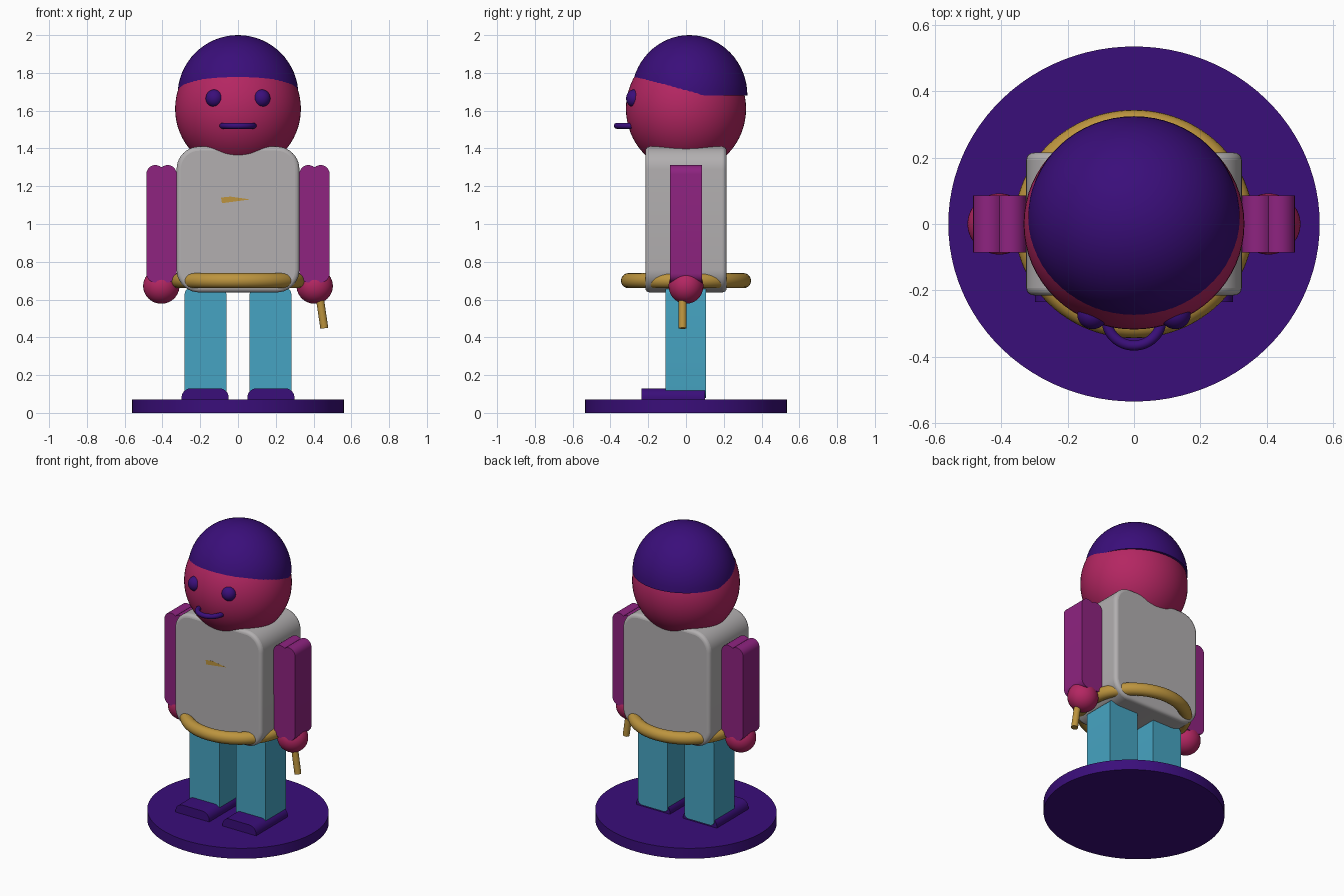
import bpy, bmesh, math
from mathutils import Vector

if "Cube" in bpy.data.objects:
    bpy.data.objects.remove(bpy.data.objects["Cube"], do_unlink=True)


def material(name, r, g, b):
    def lin(v):
        return ((v / 255 + 0.055) / 1.055) ** 2.4
    m = bpy.data.materials.new(name)
    m.use_nodes = True
    m.diffuse_color = (lin(r), lin(g), lin(b), 1)
    m.node_tree.nodes["Principled BSDF"].inputs["Base Color"].default_value = m.diffuse_color
    return m


PURPLE = material("deep purple", 58, 14, 122)
PINK = material("raspberry skin", 180, 38, 98)
MAGENTA = material("magenta sleeve", 142, 35, 128)
TEAL = material("teal trousers", 70, 164, 194)
GOLD = material("gold", 188, 148, 62)
GREY = material("grey shirt", 178, 175, 176)


def finish(name, bm, mat, loc=(0, 0, 0), bevel=0):
    bmesh.ops.recalc_face_normals(bm, faces=bm.faces)
    mesh = bpy.data.meshes.new(name)
    bm.to_mesh(mesh)
    bm.free()
    ob = bpy.data.objects.new(name, mesh)
    ob.location = loc
    mesh.materials.append(mat)
    bpy.context.collection.objects.link(ob)
    bpy.ops.object.select_all(action="DESELECT")
    ob.select_set(True)
    bpy.context.view_layer.objects.active = ob
    bpy.ops.object.shade_smooth_by_angle(angle=math.radians(35))
    if bevel:
        mod = ob.modifiers.new("soft rim", "BEVEL")
        mod.width = bevel
        mod.segments = 4
        mod.angle_limit = math.radians(60)
    return ob


def ball(name, mat, loc, radii, dome=False):
    bm = bmesh.new()
    bmesh.ops.create_uvsphere(bm, u_segments=64, v_segments=32, radius=1)
    if dome:
        cut = bmesh.ops.bisect_plane(bm, geom=bm.verts[:] + bm.edges[:] + bm.faces[:],
                                     plane_co=(0, 0, 0), plane_no=(0, 0, 1), clear_inner=True)
        rim = [e for e in cut["geom_cut"] if isinstance(e, bmesh.types.BMEdge)]
        if not rim or any(e.is_boundary for e in bm.edges):
            rim = [e for e in bm.edges if e.is_boundary]
        bmesh.ops.holes_fill(bm, edges=rim)
    bmesh.ops.scale(bm, vec=radii, verts=bm.verts)
    return finish(name, bm, mat, loc)


def rod(name, mat, start, end, radius, stretch=(1, 1, 1), sides=32):
    start, end = Vector(start), Vector(end)
    axis = end - start
    bm = bmesh.new()
    bmesh.ops.create_cone(bm, cap_ends=True, segments=sides, radius1=radius,
                          radius2=radius, depth=axis.length)
    bmesh.ops.scale(bm, vec=stretch, verts=bm.verts)
    bmesh.ops.rotate(bm, matrix=axis.to_track_quat("Z", "Y").to_matrix(), verts=bm.verts)
    return finish(name, bm, mat, (start + end) / 2)


def ring(name, mat, loc, major, minor, squash, around=96, tube=20):
    bm = bmesh.new()
    rows = []
    for i in range(around):
        a = math.tau * i / around
        row = []
        for j in range(tube):
            b = math.tau * j / tube
            r = major + minor * math.cos(b)
            row.append(bm.verts.new((r * math.cos(a), squash * r * math.sin(a), minor * math.sin(b))))
        rows.append(row)
    for i in range(around):
        p, q = rows[i], rows[(i + 1) % around]
        for j in range(tube):
            k = (j + 1) % tube
            bm.faces.new((p[j], q[j], q[k], p[k]))
    return finish(name, bm, mat, loc)


def extrude_outline(name, mat, points, front, back, loc=(0, 0, 0), bevel=0):
    bm = bmesh.new()
    face = bm.faces.new([bm.verts.new((x, front, z)) for x, z in points])
    out = bmesh.ops.extrude_face_region(bm, geom=[face])
    moved = [v for v in out["geom"] if isinstance(v, bmesh.types.BMVert)]
    bmesh.ops.translate(bm, vec=(0, back - front, 0), verts=moved)
    return finish(name, bm, mat, loc, bevel)


def slab(name, mat, x, low, high, half_width, front, back, corner, notched=False, bevel=0):
    """Block with rounded corners seen from the front; notched ends have two lobes."""
    cx, cz = half_width - corner, (high - low) / 2 - corner
    sweep = math.acos(-cx / corner) if notched else math.pi / 2
    steps = 10
    q = [(cx + corner * math.cos(sweep * i / steps), cz + corner * math.sin(sweep * i / steps))
         for i in range(steps + 1)]
    if notched:
        q[-1] = (0, q[-1][1])
    inner = q[:-1] if notched else q
    points = (q + [(-a, b) for a, b in reversed(inner)]
              + [(-a, -b) for a, b in (q[1:] if notched else q)]
              + [(a, -b) for a, b in reversed(inner)])
    # Drop coincident neighbours
    points = [p for i, p in enumerate(points) if (Vector(p) - Vector(points[i - 1])).length > 1e-5]
    return extrude_outline(name, mat, points, front, back, (x, 0, (low + high) / 2), bevel)


# Stand
rod("stand", PURPLE, (0, 0, 0), (0, 0, 0.07), 0.56, (1, 0.956, 1), 96)

# Head, cap of hair and face
ball("head", PINK, (0, 0, 1.61), (0.333, 0.318, 0.333))
ball("hair", PURPLE, (0, 0.018, 1.68), (0.32, 0.307, 0.32), dome=True)
ring("mouth", PURPLE, (0, -0.288, 1.52), 0.082, 0.016, 0.956, 64, 16)

# Torso, belt and chest mark
slab("torso", GREY, 0, 0.638, 1.41, 0.325, -0.215, 0.215, 0.12, bevel=0.022)
ring("belt", GOLD, (0, 0, 0.7), 0.32, 0.04, 0.956)
extrude_outline("chest_mark", GOLD, [(-0.09, 1.14), (-0.04, 1.145), (0.065, 1.13), (-0.085, 1.11)],
                -0.2155, -0.213)

# Paired parts
for side, s in (("left", 1), ("right", -1)):
    ball(side + "_eye", PURPLE, (s * 0.125, -0.273, 1.665), (0.046, 0.044, 0.047))
    slab(side + "_arm", MAGENTA, s * 0.405, 0.69, 1.312, 0.08, -0.086, 0.086, 0.048, notched=True)
    ball(side + "_hand", PINK, (s * 0.406, 0, 0.672), (0.096, 0.092, 0.094))
    slab(side + "_leg", TEAL, s * 0.172, 0.08, 0.66, 0.11, -0.109, 0.107, 0.03)
    slab(side + "_foot", PURPLE, s * 0.174, 0.01, 0.13, 0.125, -0.235, 0.1, 0.05)

# Short stick held in the left hand
rod("stick", GOLD, (0.424, -0.018, 0.67), (0.457, -0.018, 0.448), 0.021)
